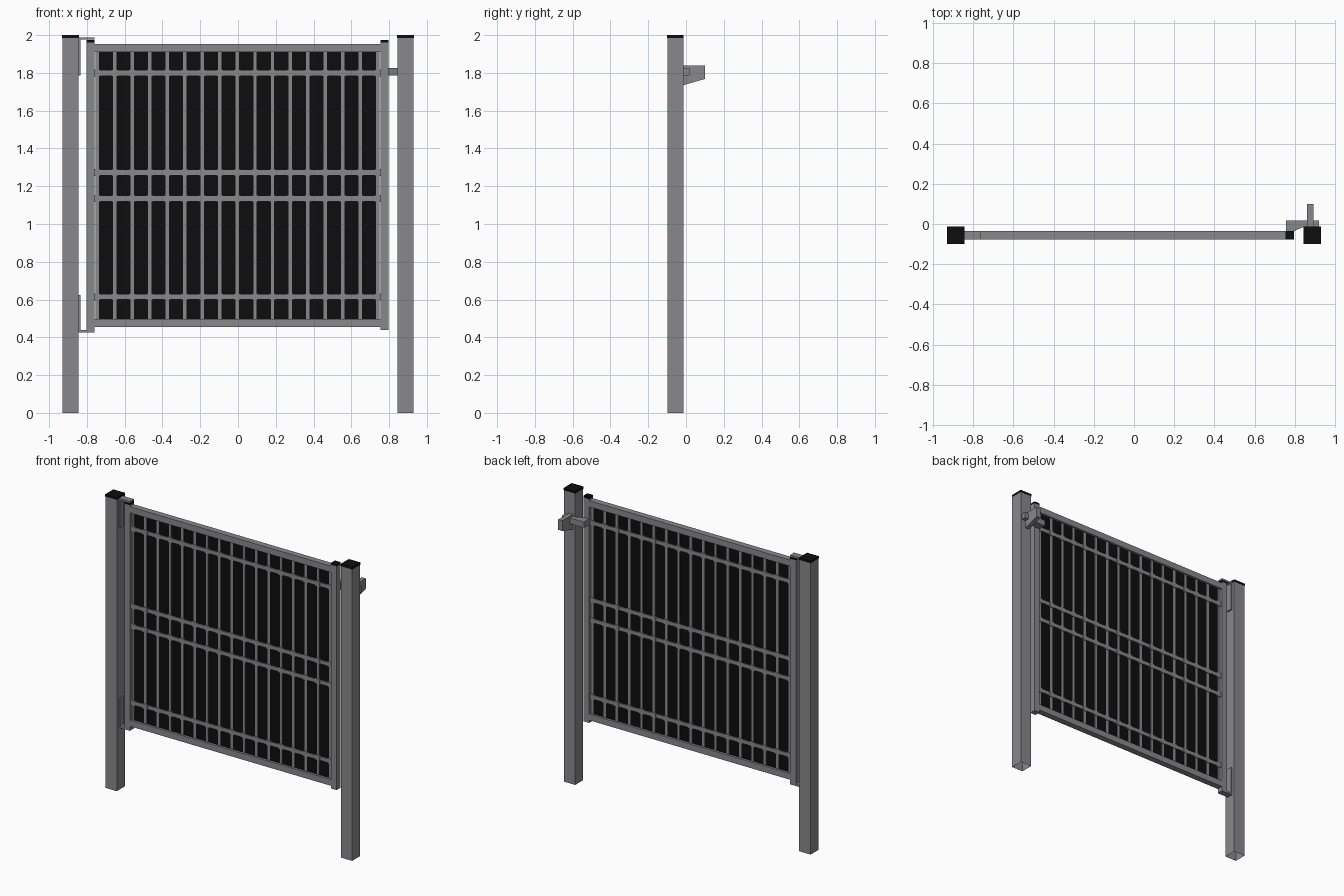
import bpy, bmesh

if "Cube" in bpy.data.objects:
    bpy.data.objects.remove(bpy.data.objects["Cube"])

def material(name, rgb):
    m = bpy.data.materials.new(name)
    m.diffuse_color = (*rgb, 1)
    m.use_nodes = True
    m.node_tree.nodes["Principled BSDF"].inputs["Base Color"].default_value = m.diffuse_color
    return m

GREY = material("grey_metal", (0.25, 0.25, 0.26))
BLACK = material("black_plastic", (0.004, 0.004, 0.004))

def finish(name, bm, mat):
    bmesh.ops.recalc_face_normals(bm, faces=bm.faces)
    me = bpy.data.meshes.new(name)
    bm.to_mesh(me)
    bm.free()
    me.materials.append(mat)
    ob = bpy.data.objects.new(name, me)
    bpy.context.collection.objects.link(ob)
    return ob

def add_box(bm, x0, x1, y0, y1, z0, z1):
    v = bmesh.ops.create_cube(bm, size=1)["verts"]
    for p in v:
        p.co = ((x0 + x1) / 2 + p.co.x * (x1 - x0),
                (y0 + y1) / 2 + p.co.y * (y1 - y0),
                (z0 + z1) / 2 + p.co.z * (z1 - z0))

def boxes(name, mat, *dims):
    bm = bmesh.new()
    for d in dims:
        add_box(bm, *d)
    return finish(name, bm, mat)

def prism(name, mat, pts, shift):
    bm = bmesh.new()
    f = bm.faces.new([bm.verts.new(p) for p in pts])
    r = bmesh.ops.extrude_face_region(bm, geom=[f])
    bmesh.ops.translate(bm, vec=shift, verts=[g for g in r["geom"] if isinstance(g, bmesh.types.BMVert)])
    return finish(name, bm, mat)

YC = -0.056            # centre plane of posts and gate
XC = -0.003            # centre of the gate leaf
F0, F1 = YC - 0.021, YC + 0.021

# Posts: hollow tubes open at the bottom, with black caps
for side, cx in (("left", -0.887), ("right", 0.887)):
    post = boxes(side + "_post", GREY, (cx - .043, cx + .043, YC - .043, YC + .043, 0, 1.985))
    bm = bmesh.new()
    bm.from_mesh(post.data)
    bmesh.ops.delete(bm, geom=[f for f in bm.faces if f.normal.z < -.5], context='FACES')
    bm.to_mesh(post.data)
    bm.free()
    boxes(side + "_post_cap", BLACK, (cx - .044, cx + .044, YC - .044, YC + .044, 1.985, 2.0))

# Gate frame: stiles with caps, top and bottom rails
for side, s in (("left", -1), ("right", 1)):
    cx = XC + s * 0.779
    boxes(side + "_stile", GREY, (cx - .021, cx + .021, F0, F1, 0.438, 1.962))
    boxes(side + "_stile_cap", BLACK, (cx - .021, cx + .021, F0, F1, 1.962, 1.975))
for name, z in (("bottom_rail", 0.477), ("top_rail", 1.931)):
    boxes(name, GREY, (XC - .758, XC + .758, F0, F1, z - .021, z + .021))

# Infill: black slats woven between grey rods
PITCH = 0.0929
rods = [XC + PITCH * k for k in range(-8, 9)]
bars = (0.615, 1.135, 1.273, 1.80)
boxes("privacy_slats", BLACK, *[(x + .006, x + PITCH - .006, YC - .005, YC + .005, .498, 1.91) for x in rods[:-1]])
boxes("vertical_rods", GREY, *[(x - .009, x + .009, YC - .008, YC + .008, .49, 1.915) for x in rods])
boxes("horizontal_bars", GREY, *[(XC - .758, XC + .758, YC - .012, YC + .012, z - .013, z + .013) for z in bars])
boxes("bar_joints", GREY, *[(x - .017, x + .017, YC - .013, YC + .013, z - .018, z + .018)
                            for z in bars for x in rods])

# Hinges: a plate on the left post and an arm over or under the stile
for name, arm, lo, hi in (("top_hinge", (1.976, 1.988), 1.787, 1.988),
                          ("bottom_hinge", (.425, .438), .425, .625)):
    boxes(name, GREY, (-.845, -.834, F0, F1, lo, hi), (-.834, -.761, F0, F1, *arm))

# Latch bar from the stile across the back of the right post
prism("latch_bar", GREY, [(x, y, 1.786) for x, y in
      ((.757, .018), (.922, .018), (.922, -.013), (.848, -.013), (.797, -.035), (.757, -.035))], (0, 0, .04))

# Latch catch: tapered fin sticking out of the right post
prism("latch_catch", GREY, [(.862, y, z) for y, z in
      ((-.013, 1.735), (.1, 1.768), (.1, 1.838), (-.013, 1.838))], (.031, 0, 0))
